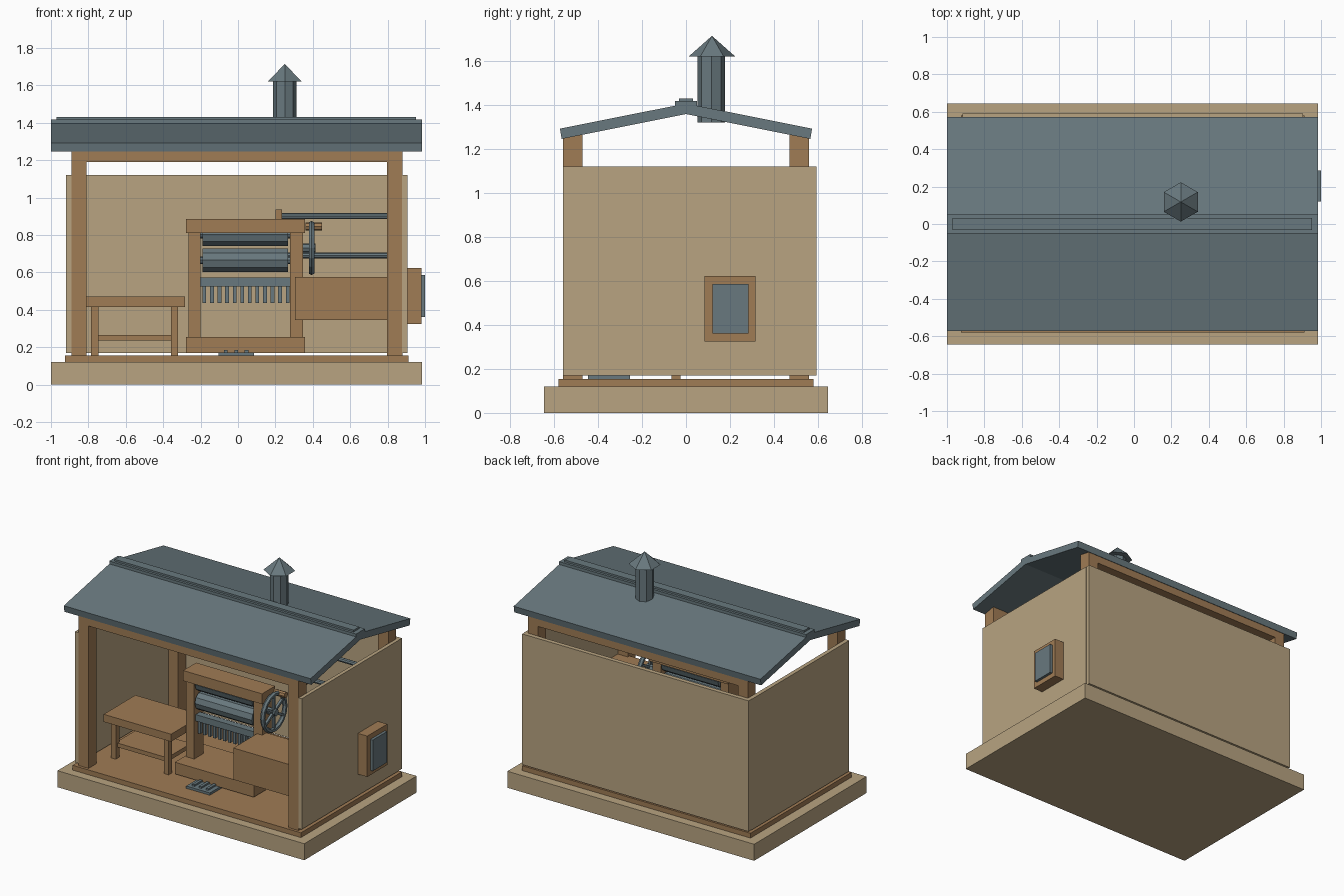
import bpy, bmesh, math
from mathutils import Matrix

if "Cube" in bpy.data.objects:
    bpy.data.objects.remove(bpy.data.objects["Cube"])


def material(name, rgb):
    m = bpy.data.materials.new(name)
    m.diffuse_color = (*rgb, 1)
    m.use_nodes = True
    m.node_tree.nodes["Principled BSDF"].inputs["Base Color"].default_value = m.diffuse_color
    return m


TAN = material("plaster", (0.48, 0.37, 0.22))
WOOD = material("wood", (0.35, 0.20, 0.09))
METAL = material("metal", (0.14, 0.19, 0.21))


def finish(name, bm, mat):
    bmesh.ops.recalc_face_normals(bm, faces=bm.faces)
    me = bpy.data.meshes.new(name)
    bm.to_mesh(me)
    bm.free()
    me.materials.append(mat)
    ob = bpy.data.objects.new(name, me)
    bpy.context.collection.objects.link(ob)
    return ob


def add_box(bm, x, y, z):
    c = [(a[0] + a[1]) / 2 for a in (x, y, z)]
    s = [a[1] - a[0] for a in (x, y, z)]
    bmesh.ops.create_cube(bm, size=1, matrix=Matrix.Translation(c) @ Matrix.Diagonal((*s, 1)))


def box(name, mat, x, y, z):
    bm = bmesh.new()
    add_box(bm, x, y, z)
    return finish(name, bm, mat)


def cone(name, mat, loc, r1, r2, depth, sides, along_x=False):
    bm = bmesh.new()
    mx = Matrix.Translation(loc)
    if along_x:
        mx = mx @ Matrix.Rotation(math.pi / 2, 4, 'Y')
    else:
        mx = mx @ Matrix.Rotation(math.pi / 2, 4, 'Z')
    bmesh.ops.create_cone(bm, cap_ends=True, segments=sides, radius1=r1, radius2=r2,
                          depth=depth, matrix=mx)
    return finish(name, bm, mat)


def rod(name, mat, x, y, z, r, sides=8):
    return cone(name, mat, ((x[0] + x[1]) / 2, y, z), r, r, x[1] - x[0], sides, True)


# Base and floor
box("base", TAN, (-1, 0.985), (-0.645, 0.645), (0, 0.12))
box("floor", WOOD, (-0.925, 0.912), (-0.58, 0.58), (0.12, 0.155))

# Walls, raised slightly above the floor
box("left_wall", TAN, (-0.92, -0.89), (-0.56, 0.56), (0.17, 1.12))
box("right_wall", TAN, (0.878, 0.905), (-0.56, 0.56), (0.17, 1.12))
box("back_wall", TAN, (-0.917, 0.903), (0.56, 0.592), (0.17, 1.12))

# Corner posts and eave beams
for side, y in (("front", (-0.56, -0.47)), ("back", (0.47, 0.56))):
    box(side + "_left_post", WOOD, (-0.89, -0.81), y, (0.155, 1.2))
    box(side + "_right_post", WOOD, (0.797, 0.88), y, (0.155, 1.2))
    box(side + "_beam", WOOD, (-0.89, 0.88), y, (1.19, 1.262))

# Roof: chevron profile extruded along x
profile = [(-0.565, 1.245), (-0.573, 1.292), (0, 1.406), (0.573, 1.292), (0.565, 1.245), (0, 1.358)]
bm = bmesh.new()
face = bm.faces.new([bm.verts.new((-1, y, z)) for y, z in profile])
ext = bmesh.ops.extrude_face_region(bm, geom=[face])
bmesh.ops.translate(bm, vec=(1.985, 0, 0),
                    verts=[v for v in ext["geom"] if isinstance(v, bmesh.types.BMVert)])
finish("roof", bm, METAL)
box("ridge_cap", METAL, (-1, 0.985), (-0.05, 0.05), (1.39, 1.417))
box("ridge_strip", METAL, (-0.97, 0.953), (-0.032, 0.032), (1.41, 1.43))

# Chimney with hexagonal hood
cone("chimney", METAL, (0.25, 0.115, 1.47), 0.062, 0.062, 0.30, 8)
hood = cone("chimney_hood", METAL, (0, 0, 0), 0.105, 0, 0.093, 6)
hood.location = (0.25, 0.118, 1.667)
# point the hexagon's corners along y
xs = [abs(v.co.x) for v in hood.data.vertices]
if max(xs) > 0.1:
    hood.rotation_euler[2] = math.pi / 6

# Wall chute
box("chute_frame", WOOD, (0.9, 0.98), (0.085, 0.315), (0.325, 0.622))
box("chute_panel", METAL, (0.97, 1.0), (0.12, 0.285), (0.36, 0.585))

# Work table
box("table_top", WOOD, (-0.825, -0.283), (-0.365, 0.0), (0.415, 0.47))
for i, x in enumerate(((-0.785, -0.745), (-0.358, -0.32))):
    for j, y in enumerate(((-0.34, -0.30), (-0.065, -0.025))):
        box(f"table_leg_{i}{j}", WOOD, x, y, (0.155, 0.42))
box("table_shelf", WOOD, (-0.76, -0.345), (-0.32, -0.045), (0.235, 0.265))

# Roller machine frame
box("machine_base", WOOD, (-0.277, 0.358), (-0.33, 0.01), (0.17, 0.255))
box("machine_top", WOOD, (-0.277, 0.358), (-0.235, -0.085), (0.81, 0.885))
box("machine_left_leg", WOOD, (-0.265, -0.2), (-0.217, -0.11), (0.25, 0.82))
box("machine_right_leg", WOOD, (0.277, 0.347), (-0.217, -0.11), (0.25, 0.82))

# Rollers
for n, z in (("upper", 0.802), ("lower", 0.665)):
    rod(n + "_roller", METAL, (-0.19, 0.268), -0.16, z, 0.065, 10)
    rod(n + "_roller_axle", METAL, (-0.22, 0.3), -0.16, z, 0.02)

# Comb below the rollers
bm = bmesh.new()
add_box(bm, (-0.2, 0.28), (-0.2, -0.15), (0.525, 0.572))
for i in range(12):
    x = -0.18 + i * 0.0405
    add_box(bm, (x - 0.01, x + 0.01), (-0.19, -0.165), (0.435, 0.53))
finish("comb", bm, METAL)

# Hand wheel: ring, spokes, axle and handle
CX, CY, CZ = 0.393, -0.15, 0.73
bpy.ops.mesh.primitive_torus_add(location=(CX, CY, CZ), rotation=(0, math.pi / 2, 0),
                                 major_radius=0.128, minor_radius=0.017,
                                 major_segments=16, minor_segments=6)
rim = bpy.context.object
rim.name = "wheel_rim"
rim.data.materials.append(METAL)
for i in range(3):
    spoke = box(f"wheel_spoke_{i}", METAL, (-0.009, 0.009), (-0.009, 0.009), (-0.125, 0.125))
    spoke.location = (CX, CY, CZ)
    spoke.rotation_euler[0] = i * math.pi / 3
rod("wheel_axle", METAL, (0.33, 0.415), CY, CZ, 0.025)
rod("wheel_handle", WOOD, (0.36, 0.45), -0.09, 0.845, 0.022)

# Discharge box from the machine to the right wall
box("discharge_box", WOOD, (0.305, 0.878), (-0.49, -0.17), (0.345, 0.575))

# Rails with brackets along the back wall
for n, z in (("upper", 0.9), ("lower", 0.69)):
    rod(n + "_rail", METAL, (0.22, 0.88), 0.475, z, 0.016)
    box(n + "_rail_bracket", WOOD, (0.2, 0.235), (0.45, 0.56), (z - 0.035, z + 0.035))

# Floor grate
bm = bmesh.new()
add_box(bm, (-0.105, 0.085), (-0.445, -0.255), (0.155, 0.172))
for x in (-0.065, -0.01, 0.045):
    add_box(bm, (x - 0.01, x + 0.01), (-0.42, -0.28), (0.165, 0.184))
finish("floor_grate", bm, METAL)
